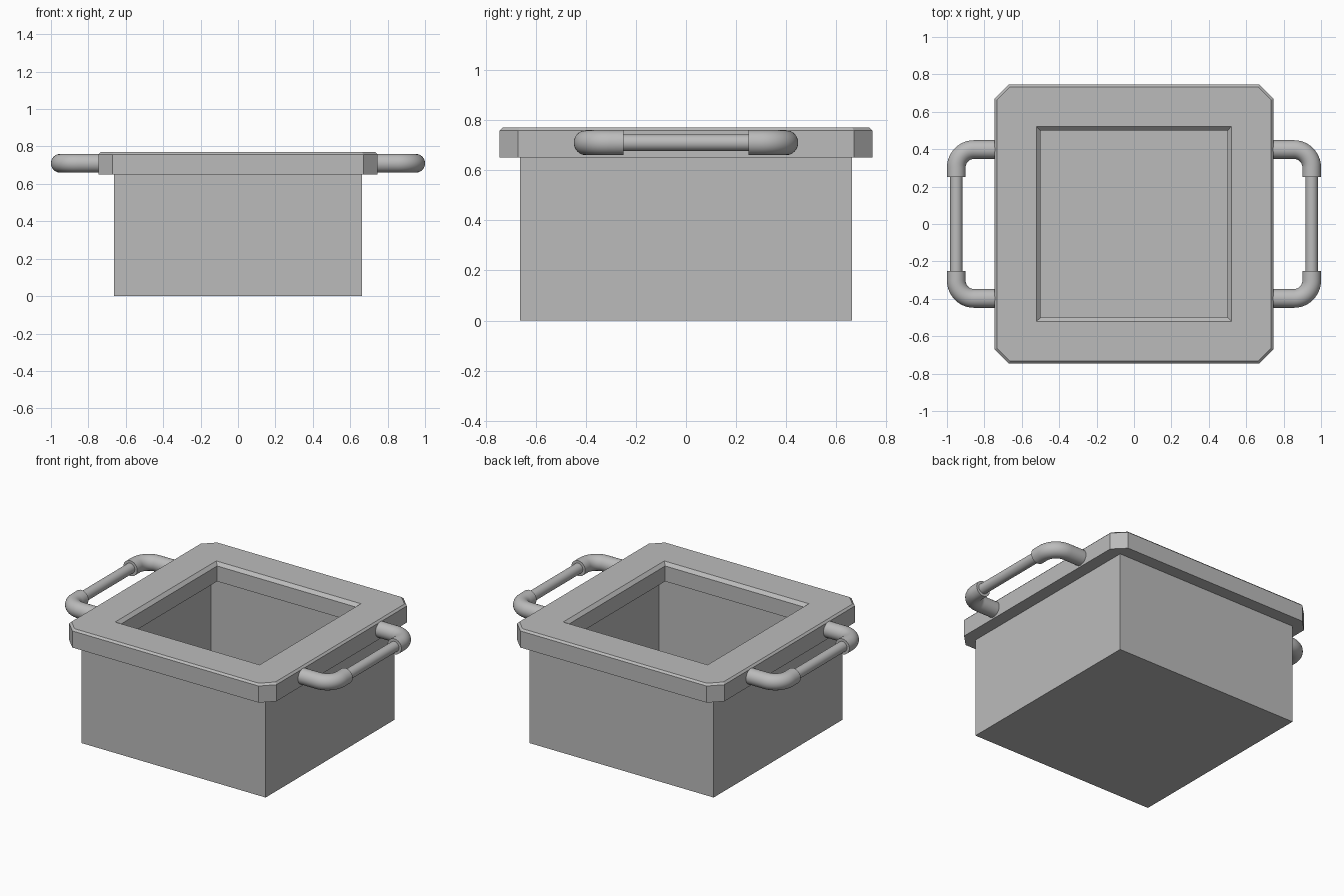
import bpy
import bmesh
from math import cos, sin, pi, radians
from mathutils import Vector

cube = bpy.data.objects.get("Cube")
if cube:
    bpy.data.objects.remove(cube, do_unlink=True)

grey = bpy.data.materials.new("plain grey")
grey.use_nodes = True
grey.diffuse_color = (0.5, 0.5, 0.5, 1)
grey.node_tree.nodes["Principled BSDF"].inputs["Base Color"].default_value = (0.5, 0.5, 0.5, 1)


def finish(bm, name, smooth=False):
    bmesh.ops.remove_doubles(bm, verts=bm.verts, dist=0.0001)
    bmesh.ops.recalc_face_normals(bm, faces=bm.faces)
    mesh = bpy.data.meshes.new(name)
    bm.to_mesh(mesh)
    bm.free()
    mesh.materials.append(grey)
    obj = bpy.data.objects.new(name, mesh)
    bpy.context.collection.objects.link(obj)
    if smooth:
        bpy.ops.object.select_all(action="DESELECT")
        obj.select_set(True)
        bpy.context.view_layer.objects.active = obj
        bpy.ops.object.shade_smooth_by_angle(angle=radians(35))
    return obj


def loft(rings, closed=False, caps=False):
    """Skin a list of equal-length point rings."""
    bm = bmesh.new()
    loops = [[bm.verts.new(p) for p in ring] for ring in rings]
    pairs = list(zip(loops, loops[1:]))
    if closed:
        pairs.append((loops[-1], loops[0]))
    for a, b in pairs:
        n = len(a)
        for i in range(n):
            j = (i + 1) % n
            bm.faces.new((a[i], a[j], b[j], b[i]))
    if caps:
        bm.faces.new(loops[0])
        bm.faces.new(loops[-1])
    return bm


def square(half, z):
    return [(sx * half, sy * half, z) for sx, sy in ((1, 1), (-1, 1), (-1, -1), (1, -1))]


def clipped_square(half, cut, z):
    """Square outline with corners cut off; a zero cut gives a plain square."""
    k = half - cut
    pts = []
    for sx, sy in ((1, 1), (-1, 1), (-1, -1), (1, -1)):
        pair = [(sx * half, sy * k, z), (sx * k, sy * half, z)]
        pts += pair if sx == sy else pair[::-1]
    return pts


def tube(path, radius, name, sides=32):
    """Sweep a circle along a path lying in a horizontal plane."""
    rings = []
    for i, p in enumerate(path):
        t = (path[min(i + 1, len(path) - 1)] - path[max(i - 1, 0)]).normalized()
        side = Vector((-t.y, t.x, 0))
        rings.append([p + side * radius * cos(2 * pi * k / sides)
                      + Vector((0, 0, radius * sin(2 * pi * k / sides))) for k in range(sides)])
    return finish(loft(rings, caps=True), name, smooth=True)


# Thin-walled box: outer skin up, then inner skin down to the floor
finish(loft([square(0.663, 0), square(0.663, 0.66),
             square(0.645, 0.66), square(0.645, 0.015)], caps=True), "box_body")

# Rim with cut corners, bevelled outer edge and bevelled opening
rim = [(0.745, 0.075, 0.65), (0.745, 0.075, 0.758), (0.733, 0.07, 0.77),
       (0.52, 0, 0.77), (0.5, 0, 0.75), (0.5, 0, 0.65)]
finish(loft([clipped_square(*r) for r in rim], closed=True), "rim")

# Side handles: two thick elbows joined by a thinner bar
HEIGHT, BAR_X, ARM_Y, BEND = 0.71, 0.95, 0.398, 0.095
for s, label in ((1, "left"), (-1, "right")):
    for e, end in ((1, "back"), (-1, "front")):
        path = [Vector((s * 0.73, e * ARM_Y, HEIGHT))]
        for k in range(13):
            a = pi / 2 * (1 - k / 12)
            path.append(Vector((s * (BAR_X - BEND + BEND * cos(a)),
                                e * (ARM_Y - BEND + BEND * sin(a)), HEIGHT)))
        path.append(Vector((s * BAR_X, e * 0.25, HEIGHT)))
        tube(path, 0.05, f"{label}_handle_{end}_elbow")
    tube([Vector((s * BAR_X, y, HEIGHT)) for y in (-0.26, 0.26)], 0.033, f"{label}_handle_bar")
